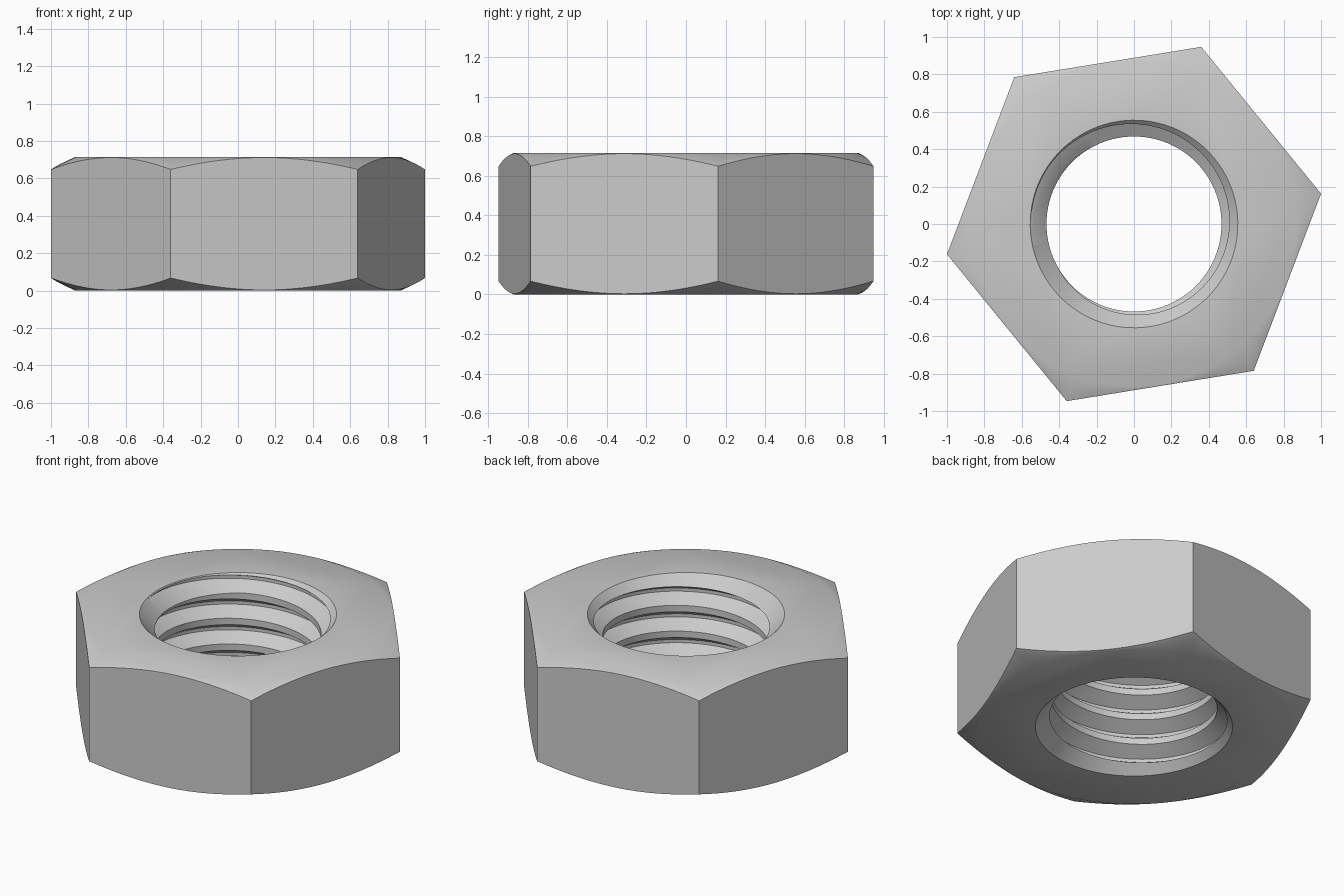
import bpy, bmesh
from math import cos, sin, pi, radians

if "Cube" in bpy.data.objects:
    bpy.data.objects.remove(bpy.data.objects["Cube"], do_unlink=True)

HEIGHT = 0.715
CORNER_R = 1.013
TURN = radians(9.2)
BORE_R, ROOT_R, RIM_R = 0.468, 0.55, 0.555
PITCH = 0.16
SEGS = 96

steel = bpy.data.materials.new("plain_steel_grey")
steel.use_nodes = True
steel.diffuse_color = (0.6, 0.6, 0.6, 1)
steel.node_tree.nodes["Principled BSDF"].inputs["Base Color"].default_value = (0.6, 0.6, 0.6, 1)


def make_object(name, bm):
    bmesh.ops.recalc_face_normals(bm, faces=bm.faces)
    mesh = bpy.data.meshes.new(name)
    bm.to_mesh(mesh)
    bm.free()
    mesh.materials.append(steel)
    obj = bpy.data.objects.new(name, mesh)
    bpy.context.collection.objects.link(obj)
    return obj


def lathe(name, profile, segs):
    """Closed solid of revolution with flat ends, from (radius, z) pairs."""
    bm = bmesh.new()
    rings = [[bm.verts.new((r * cos(TURN + 2 * pi * i / segs),
                            r * sin(TURN + 2 * pi * i / segs), z))
              for i in range(segs)] for r, z in profile]
    for low, high in zip(rings, rings[1:]):
        for i in range(segs):
            j = (i + 1) % segs
            bm.faces.new((low[i], low[j], high[j], high[i]))
    bm.faces.new(rings[0])
    bm.faces.new(rings[-1])
    return make_object(name, bm)


def thread_core(name):
    """Solid screw whose helical ridges cut the thread grooves."""
    bm = bmesh.new()
    shape = [(-0.01, ROOT_R), (0.01, ROOT_R), (0.06, BORE_R), (0.10, BORE_R)]
    start = HEIGHT - 0.08 - 8 * PITCH
    columns = []
    for i in range(SEGS):
        a = 2 * pi * i / SEGS
        columns.append([bm.verts.new((r * cos(a), r * sin(a),
                                      start + PITCH * (turn + i / SEGS) + dz))
                        for turn in range(12) for dz, r in shape])
    # The last column joins the first one a full turn higher
    columns.append(columns[0][len(shape):])
    for left, right in zip(columns, columns[1:]):
        for k in range(len(right) - 1):
            bm.faces.new((left[k], right[k], right[k + 1], left[k + 1]))
        if len(right) == len(left):
            continue
        # Rows past the shifted end stay open and are closed by the cap
    # Close both ends with fans, well outside the nut
    ends = [e for e in bm.edges if e.is_boundary]
    for above in (False, True):
        tip = bm.verts.new((0, 0, HEIGHT + 0.9 if above else -0.9))
        for e in ends:
            if (e.verts[0].co.z > HEIGHT / 2) == above:
                bm.faces.new((e.verts[0], e.verts[1], tip))
    return make_object(name, bm)


# Hexagonal body
nut = lathe("hex_nut", [(CORNER_R, -0.1), (CORNER_R, HEIGHT + 0.1)], 6)

# Cone envelope that chamfers the corners
flat_r, outer_r = 0.87, 1.1
drop = 0.067 * (outer_r - flat_r) / (CORNER_R - flat_r)
envelope = lathe("chamfer_envelope", [(flat_r, 0), (outer_r, drop),
                                      (outer_r, HEIGHT - drop), (flat_r, HEIGHT)], SEGS)

# Countersinks at both mouths of the bore
countersink = lathe("countersink_cutter", [(RIM_R + 0.1, -0.1), (RIM_R - 0.2, 0.2),
                                           (RIM_R - 0.2, HEIGHT - 0.2),
                                           (RIM_R + 0.1, HEIGHT + 0.1)], SEGS)

thread = thread_core("thread_cutter")

bpy.ops.object.select_all(action='DESELECT')
bpy.context.view_layer.objects.active = nut
nut.select_set(True)
for cutter, operation in ((envelope, 'INTERSECT'), (countersink, 'DIFFERENCE'),
                          (thread, 'DIFFERENCE')):
    cutter.hide_render = True
    mod = nut.modifiers.new(cutter.name, 'BOOLEAN')
    mod.operation = operation
    mod.solver = 'EXACT'
    mod.object = cutter
    bpy.ops.object.modifier_apply(modifier=mod.name)
    bpy.data.objects.remove(cutter, do_unlink=True)

bpy.ops.object.shade_smooth_by_angle(angle=radians(30))
